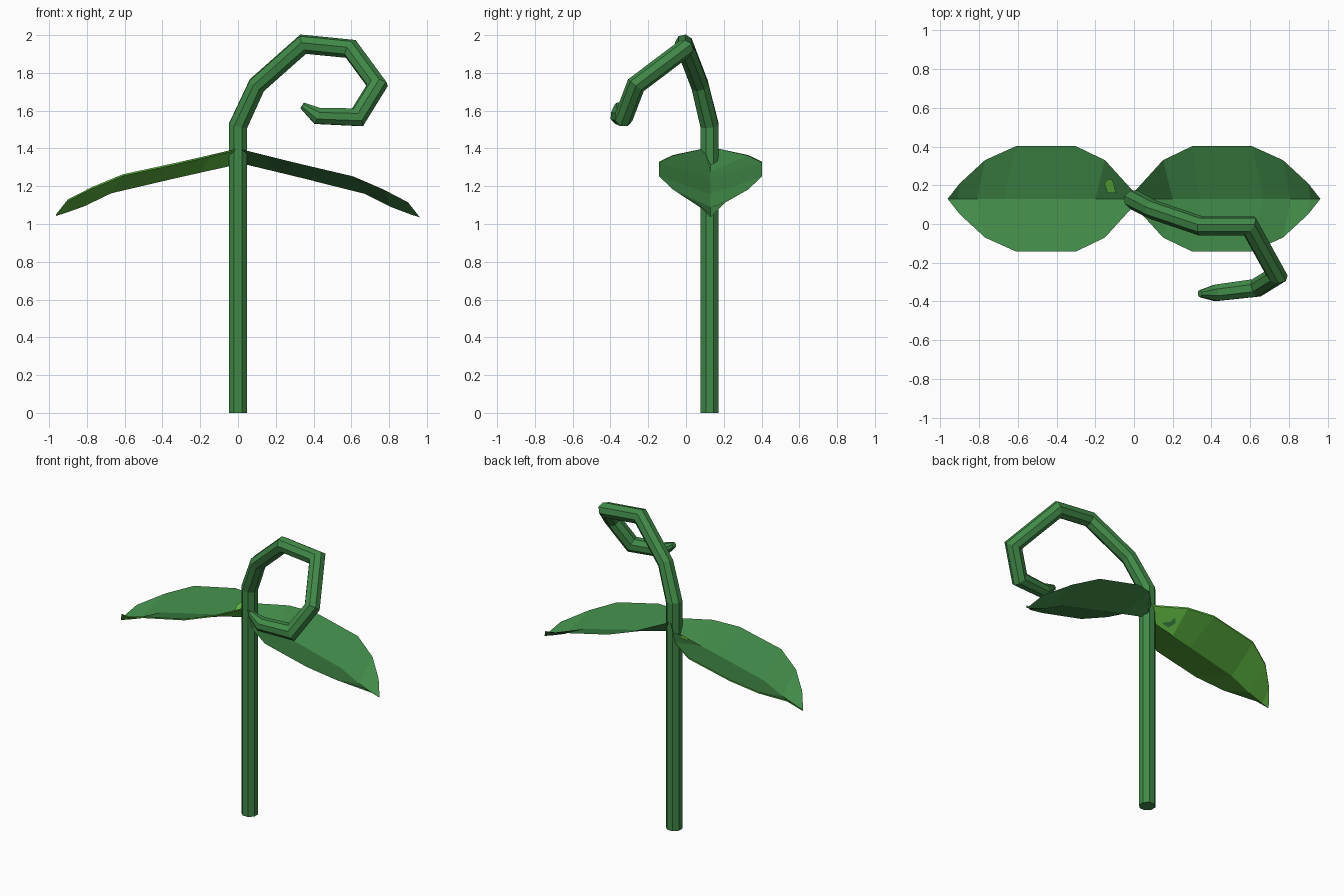
import bpy, bmesh, math
from mathutils import Vector

if "Cube" in bpy.data.objects:
    bpy.data.objects.remove(bpy.data.objects["Cube"])


def material(name, rgb):
    m = bpy.data.materials.new(name)
    m.diffuse_color = (*rgb, 1)
    m.use_nodes = True
    m.node_tree.nodes["Principled BSDF"].inputs["Base Color"].default_value = m.diffuse_color
    return m


green = material("leaf green", (0.052, 0.252, 0.064))
light = material("light green", (0.12, 0.50, 0.055))


def make_object(name, bm, mat):
    me = bpy.data.meshes.new(name)
    bm.to_mesh(me)
    bm.free()
    me.materials.append(mat)
    ob = bpy.data.objects.new(name, me)
    bpy.context.collection.objects.link(ob)
    return ob


# Stem with curled end: an octagon swept along a path with mitred corners
path = [Vector(p) for p in (
    (0, 0.125, 0), (0, 0.125, 1.52), (0.10, 0.073, 1.735), (0.345, -0.01, 1.952),
    (0.597, -0.01, 1.927), (0.738, -0.265, 1.735), (0.633, -0.33, 1.565),
    (0.42, -0.356, 1.572), (0.34, -0.36, 1.628))]
taper = [1, 1, 0.96, 0.96, 0.96, 0.96, 0.96, 0.88, 0.36]
SIDES, RADIUS = 8, 0.052

bm = bmesh.new()
ring = [path[0] + RADIUS * Vector((math.cos(a), math.sin(a), 0))
        for a in (2 * math.pi * (i + 0.5) / SIDES for i in range(SIDES))]
rows = [[bm.verts.new(p) for p in ring]]
for i in range(1, len(path)):
    d = (path[i] - path[i - 1]).normalized()
    out = (path[i + 1] - path[i]).normalized() if i + 1 < len(path) else d
    n = (d + out).normalized()
    # slide the ring along the segment onto the corner's mitre plane
    ring = [p + d * ((path[i] - p).dot(n) / d.dot(n)) for p in ring]
    s = taper[i] / taper[i - 1]
    ring = [path[i] + (p - path[i]) * s for p in ring]
    rows.append([bm.verts.new(p) for p in ring])
for a, b in zip(rows, rows[1:]):
    for k in range(SIDES):
        j = (k + 1) % SIDES
        bm.faces.new((a[k], a[j], b[j], b[k]))
bm.faces.new(rows[0][::-1])
bm.faces.new(rows[-1])
bmesh.ops.recalc_face_normals(bm, faces=bm.faces)
make_object("curled_stem", bm, green)

# Leaf stations: rim x, half width, rim z, rib x, rib z
stations = [
    (0.00, 0.035, 1.400, 0.00, 1.325),
    (0.15, 0.200, 1.362, 0.20, 1.277),
    (0.30, 0.272, 1.325, 0.34, 1.243),
    (0.61, 0.272, 1.252, 0.67, 1.160),
    (0.77, 0.200, 1.183, 0.81, 1.090),
    (0.90, 0.080, 1.115, 0.91, 1.052)]
TIP = (0.963, 1.035)
RIB_Y = 0.13
LIFT = 0.018   # the left leaf droops a little less
THICK = 0.009


def leaf(name, side, mat, lift=0.0, drop=0.0, flip=False, rim=False):
    """Folded leaf sheet pointing to +x or -x, optionally with a rim strip."""
    bm = bmesh.new()

    def vert(x, y, z):
        return bm.verts.new((side * x, RIB_Y + y, z + lift * x - drop))

    rows = [(vert(x, -w, z), vert(rx, 0, rz), vert(x, w, z))
            for x, w, z, rx, rz in stations]
    tip = vert(TIP[0], 0, TIP[1])
    for a, b in zip(rows, rows[1:]):
        for k in (0, 1):
            bm.faces.new((a[k], b[k], b[k + 1], a[k + 1]))
    for k in (0, 1):
        bm.faces.new((rows[-1][k], tip, rows[-1][k + 1]))
    # upper sheets face up, the underside sheet faces down
    for f in bm.faces:
        f.normal_update()
        if (f.normal.z < 0) != flip:
            f.normal_flip()
    if rim:
        edge = [r[0] for r in rows] + [tip] + [r[2] for r in rows[::-1]]
        top = [bm.verts.new(v.co + Vector((0, 0, drop))) for v in edge]
        for i in range(len(edge) - 1):
            f = bm.faces.new((edge[i], edge[i + 1], top[i + 1], top[i]))
            f.normal_update()
            if f.normal.dot(f.calc_center_median() - Vector((-0.45, RIB_Y, 1.2))) < 0:
                f.normal_flip()
    return make_object(name, bm, mat)


leaf("right_leaf", 1, green)
leaf("left_leaf", -1, green, lift=LIFT)
leaf("left_leaf_underside", -1, light, lift=LIFT, drop=THICK, flip=True, rim=True)


def spot(name, mat, offset, flip):
    """Small patch on the back half of the left leaf, near the stem."""
    (x0, w0, z0, r0, q0), (x1, w1, z1, r1, q1) = stations[:2]
    bm = bmesh.new()
    verts = []
    for u, v in ((0.5, 0.25), (0.72, 0.2), (0.86, 0.45), (0.8, 0.62), (0.66, 0.68)):
        rib = Vector((r0, 0, q0)).lerp(Vector((r1, 0, q1)), u)
        rim = Vector((x0, w0, z0)).lerp(Vector((x1, w1, z1)), u)
        p = rib.lerp(rim, v)
        verts.append(bm.verts.new((-p.x, RIB_Y + p.y, p.z + LIFT * p.x + offset)))
    f = bm.faces.new(verts)
    f.normal_update()
    if (f.normal.z < 0) != flip:
        f.normal_flip()
    make_object(name, bm, mat)


# Leaf spots: light on top, dark below
spot("leaf_spot_top", light, 0.009, False)
spot("leaf_spot_under", green, -THICK - 0.009, True)
